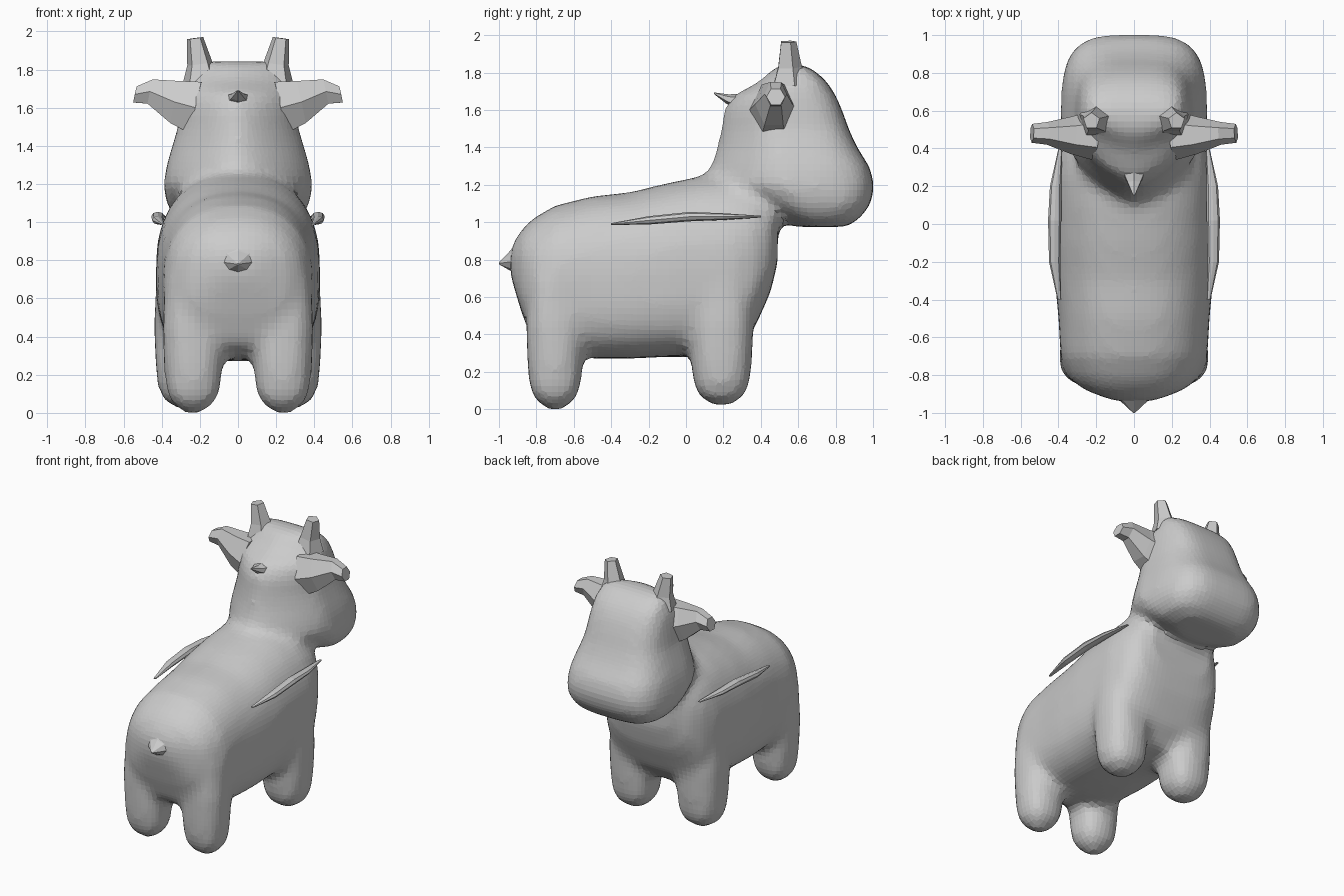
import bpy, bmesh
from math import cos, sin, pi
from mathutils import Vector

if "Cube" in bpy.data.objects:
    bpy.data.objects.remove(bpy.data.objects["Cube"])


def spow(v, e):
    return abs(v) ** e * (1 if v >= 0 else -1)


def outline(n, p_pos, p_neg):
    """Unit superellipse, with separate exponents for its + and - halves."""
    pts = []
    for i in range(n):
        a = 2 * pi * i / n
        p = p_pos if sin(a) >= 0 else p_neg
        pts.append((spow(cos(a), 2 / p), spow(sin(a), 2 / p)))
    return pts


def loft(bm, rings):
    """Skin a list of closed rings and cap both ends."""
    loops = [[bm.verts.new(co) for co in ring] for ring in rings]
    for a, b in zip(loops, loops[1:]):
        for i in range(len(a)):
            j = (i + 1) % len(a)
            bm.faces.new((a[i], a[j], b[j], b[i]))
    bm.faces.new(loops[0][::-1])
    bm.faces.new(loops[-1])


def finish(bm, name):
    bmesh.ops.recalc_face_normals(bm, faces=bm.faces)
    me = bpy.data.meshes.new(name)
    bm.to_mesh(me)
    bm.free()
    ob = bpy.data.objects.new(name, me)
    bpy.context.collection.objects.link(ob)
    return ob


def spike(name, stations, sides, mirror=False):
    """Tapered prism through (centre, radius_u, radius_v); u and v span its section."""
    axis = (Vector(stations[-1][0]) - Vector(stations[0][0])).normalized()
    up = Vector((0, 1, 0)) if abs(axis.y) < 0.7 else Vector((0, 0, 1))
    v = axis.cross(up).normalized()
    u = v.cross(axis)
    bm = bmesh.new()
    loft(bm, [[Vector(c) + u * ru * cos(2 * pi * i / sides) + v * rv * sin(2 * pi * i / sides)
               for i in range(sides)] for c, ru, rv in stations])
    ob = finish(bm, name)
    if mirror:
        ob.modifiers.new("mirror", 'MIRROR')
    return ob


bm = bmesh.new()

# Torso: y, bottom, top, half width
torso = [(-0.94, 0.72, 0.86, 0.10), (-0.88, 0.52, 0.96, 0.26), (-0.82, 0.36, 1.02, 0.34),
         (-0.70, 0.29, 1.09, 0.39), (-0.50, 0.27, 1.14, 0.40), (-0.30, 0.27, 1.16, 0.42),
         (-0.10, 0.28, 1.21, 0.43), (0.10, 0.28, 1.25, 0.43), (0.25, 0.30, 1.26, 0.43),
         (0.36, 0.42, 1.25, 0.40), (0.45, 0.62, 1.20, 0.34), (0.49, 0.78, 1.15, 0.25)]
sec = outline(32, 2.3, 3.2)
loft(bm, [[(hw * x, y, (zb + zt) / 2 + (zt - zb) / 2 * z) for x, z in sec]
          for y, zb, zt, hw in torso])

# Neck and head: z, back, front, half width
head = [(0.975, 0.58, 0.86, 0.22), (1.02, 0.45, 0.93, 0.33), (1.10, 0.28, 0.99, 0.38),
        (1.20, 0.10, 1.01, 0.39), (1.30, 0.13, 0.98, 0.375), (1.40, 0.165, 0.915, 0.345),
        (1.50, 0.185, 0.87, 0.315), (1.60, 0.20, 0.835, 0.305), (1.68, 0.25, 0.80, 0.295),
        (1.75, 0.39, 0.755, 0.275), (1.81, 0.45, 0.69, 0.25), (1.845, 0.51, 0.62, 0.21)]
sec = outline(32, 3.6, 1.5)
rings = []
for z, yb, yf, hw in head:
    mid = yb + (yf - yb) * 0.45
    rings.append([(hw * x, mid + y * (yf - mid if y > 0 else mid - yb), z) for x, y in sec])
loft(bm, rings)

# Legs: height, size factor
leg = [(0.0, 0.3), (0.05, 0.75), (0.12, 0.95), (0.25, 1.03), (0.45, 1.08), (0.70, 1.0)]
sec = outline(20, 2.5, 2.5)
for s in (-1, 1):
    for cx, cy, hx, hy, lift in ((0.235, -0.70, 0.15, 0.145, 0.0), (0.27, 0.19, 0.16, 0.16, 0.02)):
        loft(bm, [[(s * (cx + hx * f * x), cy + hy * f * y, z + lift) for x, y in sec]
                  for z, f in leg])

# Fuse the parts into one soft skin
body = finish(bm, "body")
rm = body.modifiers.new("fuse", 'REMESH')
rm.mode = 'VOXEL'
rm.voxel_size = 0.035
sm = body.modifiers.new("soften", 'SMOOTH')
sm.factor = 0.5
sm.iterations = 7

# Horns, ears, tail and crest at the back of the head
spike("horns", [((0.195, 0.55, 1.74), 0.10, 0.10), ((0.20, 0.55, 1.83), 0.07, 0.07),
                ((0.225, 0.545, 1.965), 0.045, 0.045)], 5, True)
spike("ears", [((0.22, 0.47, 1.60), 0.13, 0.16), ((0.33, 0.47, 1.63), 0.10, 0.13),
               ((0.46, 0.48, 1.685), 0.06, 0.075), ((0.54, 0.48, 1.67), 0.05, 0.05)], 6, True)
spike("tail", [((0, -0.85, 0.80), 0.15, 0.18), ((0, -0.93, 0.79), 0.06, 0.08),
               ((0, -1.0, 0.78), 0.005, 0.005)], 8)
spike("crest", [((0, 0.30, 1.64), 0.05, 0.08), ((0, 0.22, 1.66), 0.025, 0.04),
                ((0, 0.15, 1.69), 0.004, 0.004)], 6)

# Thin skin folds along the shoulders
spike("shoulder_folds", [((0.395, -0.40, 0.99), 0.005, 0.01), ((0.42, -0.20, 1.01), 0.022, 0.03),
                         ((0.42, 0.02, 1.03), 0.025, 0.035), ((0.415, 0.20, 1.03), 0.018, 0.03),
                         ((0.39, 0.40, 1.03), 0.005, 0.01)], 8, True)
